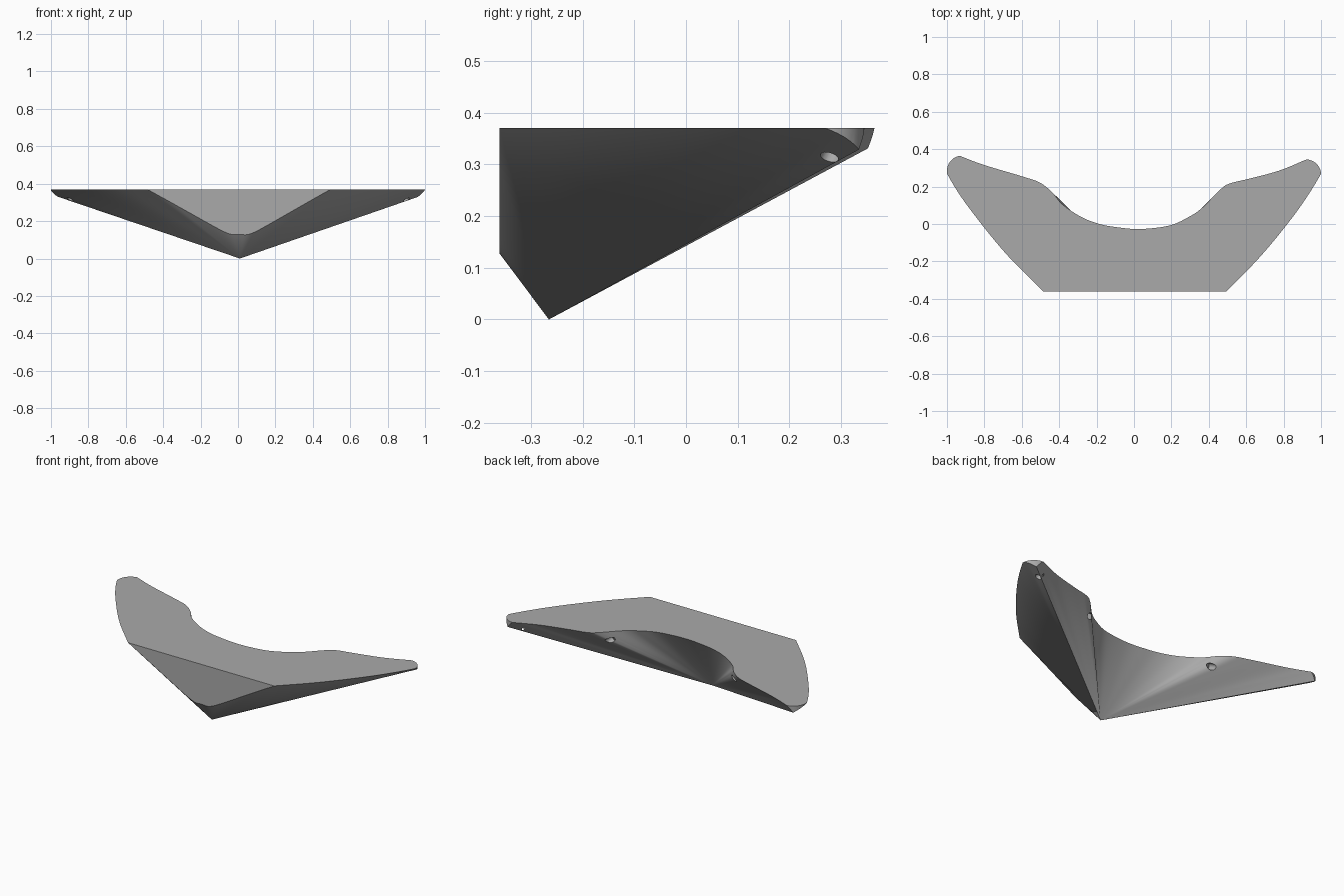
import bpy, bmesh, math
from mathutils import Vector

if "Cube" in bpy.data.objects:
    bpy.data.objects.remove(bpy.data.objects["Cube"])

APEX = Vector((0.01, -0.265, 0.0))
TOP = 0.37

grey = bpy.data.materials.new("plain_grey")
grey.diffuse_color = (0.40, 0.40, 0.40, 1)
grey.use_nodes = True
grey.node_tree.nodes["Principled BSDF"].inputs["Base Color"].default_value = grey.diffuse_color


def smooth_path(pts, steps=7):
    """Catmull-Rom curve through the points, without the last point."""
    p = [Vector(q) for q in pts]
    p = [2 * p[0] - p[1]] + p + [2 * p[-1] - p[-2]]
    out = []
    for i in range(1, len(p) - 2):
        a, b, c, d = p[i - 1:i + 3]
        for k in range(steps):
            t = k / steps
            out.append(0.5 * (2 * b + (c - a) * t + (2 * a - 5 * b + 4 * c - d) * t * t
                              + (3 * b - a - 3 * c + d) * t ** 3))
    return out


def make_object(name, bm):
    bmesh.ops.recalc_face_normals(bm, faces=bm.faces)
    me = bpy.data.meshes.new(name)
    bm.to_mesh(me)
    bm.free()
    me.materials.append(grey)
    ob = bpy.data.objects.new(name, me)
    bpy.context.collection.objects.link(ob)
    return ob


def apply_boolean(ob, cutter, op):
    mod = ob.modifiers.new("cut", 'BOOLEAN')
    mod.object, mod.operation, mod.solver = cutter, op, 'EXACT'
    bpy.context.view_layer.objects.active = ob
    bpy.ops.object.modifier_apply(modifier=mod.name)
    bpy.data.objects.remove(cutter)


# Rim outline: concave back, two outer sides and a blunt nose
back = [(1.08, .41), (.922, .345), (.778, .286), (.62, .243), (.51, .216), (.457, .18),
        (.366, .088), (.297, .04), (.19, -.008), (.03, -.027), (-.10, -.016), (-.195, .003),
        (-.29, .042), (-.385, .107), (-.44, .172), (-.505, .222), (-.596, .254),
        (-.80, .315), (-.93, .364), (-1.08, .425)]
left_side = [(-1.08, .425), (-.96, .20), (-.83, .018), (-.67, -.175), (-.485, -.36)]
nose = [(-.485, -.36), (-.18, -.522), (0, -.537), (.19, -.525), (.495, -.36)]
right_side = [(.495, -.36), (.67, -.18), (.83, .013), (.95, .184), (1.08, .41)]
rim = smooth_path(back) + smooth_path(left_side) + smooth_path(nose) + smooth_path(right_side)

# Body: a cone from the low point up to the flat rim
bm = bmesh.new()
tip = bm.verts.new(APEX)
ring = [bm.verts.new((p.x, p.y, TOP)) for p in rim]
bm.faces.new(ring)
for a, b in zip(ring, ring[1:] + ring[:1]):
    bm.faces.new((a, b, tip))
body = make_object("curved_wedge_body", bm)

# Trim prism: flat front and rounded wing tips
trim = [(1.0, -.36)]
trim += [(.92 + .08 * math.cos(math.radians(a)), .265 + .08 * math.sin(math.radians(a)))
         for a in range(0, 111, 10)]
trim += [(-.92 + .08 * math.cos(math.radians(a)), .285 + .08 * math.sin(math.radians(a)))
         for a in range(70, 181, 10)]
trim += [(-1.0, -.36)]
bm = bmesh.new()
base = bm.faces.new([bm.verts.new((x, y, -.2)) for x, y in trim])
up = bmesh.ops.extrude_face_region(bm, geom=[base])["geom"]
bmesh.ops.translate(bm, vec=(0, 0, .8), verts=[v for v in up if isinstance(v, bmesh.types.BMVert)])
apply_boolean(body, make_object("trim_prism", bm), 'INTERSECT')

# Small blind holes near the tips and at the shoulders
for side in (1, -1):
    for start, aim in (((.90, .28, .50), (.52, -.38, -.80)), ((.43, .30, .45), (0, 0, 0))):
        if aim == (0, 0, 0):
            origin, direction = Vector((.40, .09, .335)), Vector((.35, .85, -.40))
        else:
            origin, direction = Vector((.896, .28, .32)), Vector(aim)
        origin.x *= side
        direction.x *= side
        direction.normalize()
        hit, loc, _, _ = body.ray_cast(origin + direction * .3, -direction)
        if not hit:
            continue
        bm = bmesh.new()
        bmesh.ops.create_cone(bm, cap_ends=True, segments=20, radius1=.018, radius2=.018, depth=.06)
        bm.transform(direction.to_track_quat('Z', 'Y').to_matrix().to_4x4())
        bmesh.ops.translate(bm, vec=loc, verts=bm.verts)
        apply_boolean(body, make_object("hole_cutter", bm), 'DIFFERENCE')

# Smooth sides with crisp edges
bpy.ops.object.select_all(action='DESELECT')
body.select_set(True)
bpy.context.view_layer.objects.active = body
bpy.ops.object.shade_smooth_by_angle(angle=math.radians(30))
